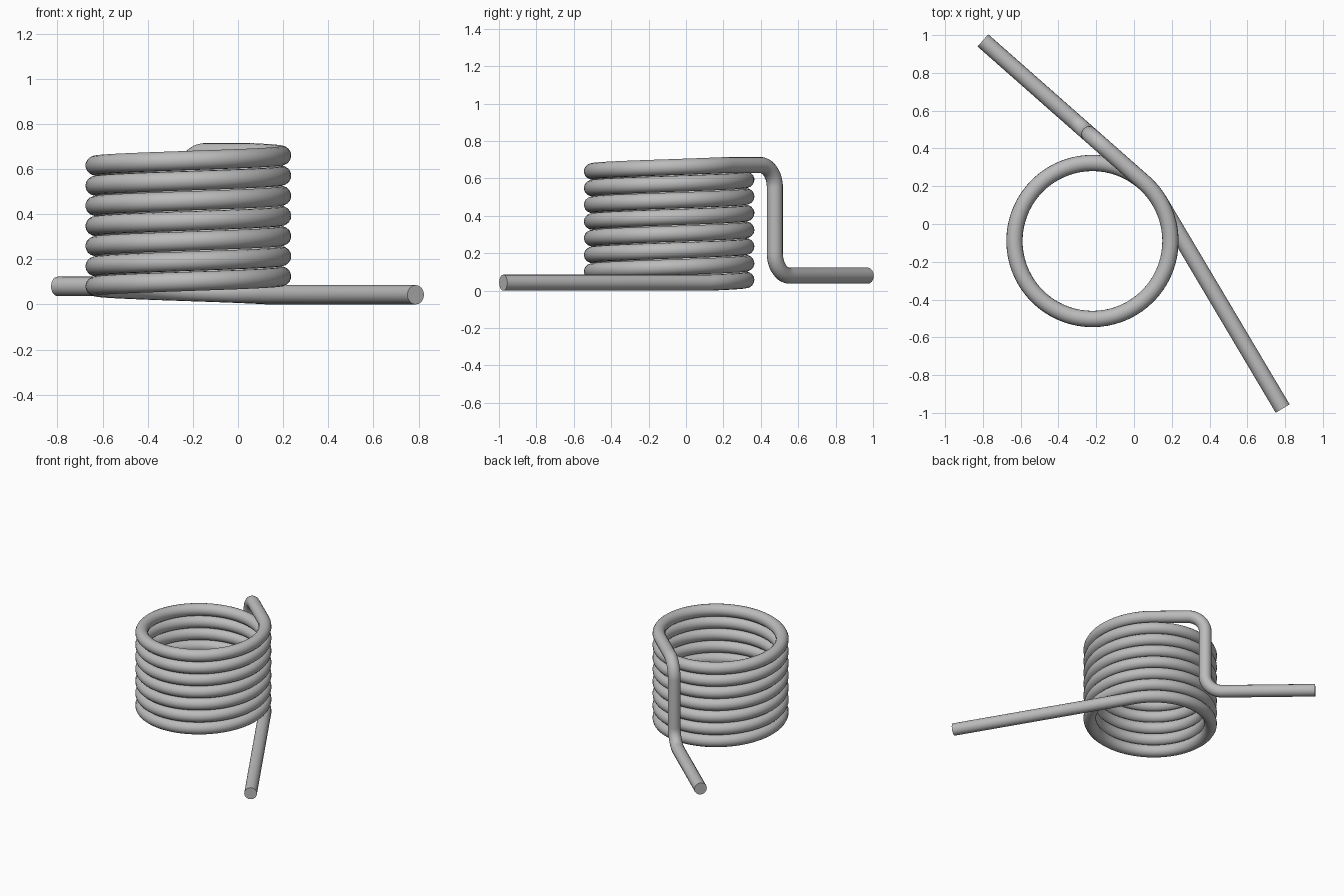
import bpy
from math import sin, cos, radians, pi, hypot, atan2, acos
from mathutils import Vector

cube = bpy.data.objects.get("Cube")
if cube:
    bpy.data.objects.remove(cube, do_unlink=True)

WIRE = 0.043                       # wire radius
COIL = 0.413                       # coil centreline radius
CENTRE = Vector((-0.22, -0.09, 0))
Z_LOW, Z_TOP, Z_FOOT = 0.043, 0.672, 0.08
LOW_END = Vector((0.787, -0.977, Z_LOW))
FOOT_END = Vector((-0.80, 0.972, Z_FOOT))
BEND = 0.12
TURNS = 7


def tangent_angle(end, side):
    """Angle on the coil where a straight leg to this end touches it."""
    d = end - CENTRE
    return atan2(d.y, d.x) + side * acos(COIL / hypot(d.x, d.y))


def arc(corner, before, after, steps=14):
    """Quarter bend of radius BEND rounding a right-angled corner."""
    hub = corner - before * BEND + after * BEND
    return [hub - after * BEND * cos(t) + before * BEND * sin(t)
            for t in (pi / 2 * i / steps for i in range(steps + 1))]


# Lower straight leg, then the rising coil
start = tangent_angle(LOW_END, 1)
finish = tangent_angle(FOOT_END, -1) + TURNS * 2 * pi
path = [LOW_END]
steps = 72 * TURNS
for i in range(steps + 1):
    f = i / steps
    a = start + (finish - start) * f
    path.append(CENTRE + Vector((COIL * cos(a), COIL * sin(a), Z_LOW + (Z_TOP - Z_LOW) * f)))

# Upper leg: out along the tangent, bent down, then bent out to the foot
out = Vector((-sin(finish), cos(finish), 0))
down = Vector((0, 0, -1))
upper = path[-1] + out * 0.386
lower = upper.copy()
lower.z = Z_FOOT
path += arc(upper, out, down) + arc(lower, down, out) + [FOOT_END]

# Sweep a round section along the whole path
curve = bpy.data.curves.new("spring_wire", "CURVE")
curve.dimensions = "3D"
curve.bevel_depth = WIRE
curve.bevel_resolution = 6
curve.use_fill_caps = True
spline = curve.splines.new("POLY")
spline.points.add(len(path) - 1)
for point, co in zip(spline.points, path):
    point.co = (*co, 1)

spring = bpy.data.objects.new("spring_wire", curve)
bpy.context.collection.objects.link(spring)

# Plain grey steel
steel = bpy.data.materials.new("grey_steel")
steel.use_nodes = True
grey = (0.5, 0.5, 0.5, 1)
steel.diffuse_color = grey
steel.node_tree.nodes["Principled BSDF"].inputs["Base Color"].default_value = grey
curve.materials.append(steel)

# Turn into a mesh, smooth with sharp end caps
bpy.ops.object.select_all(action="DESELECT")
spring.select_set(True)
bpy.context.view_layer.objects.active = spring
bpy.ops.object.convert(target="MESH")
bpy.ops.object.shade_smooth_by_angle(angle=radians(40))
